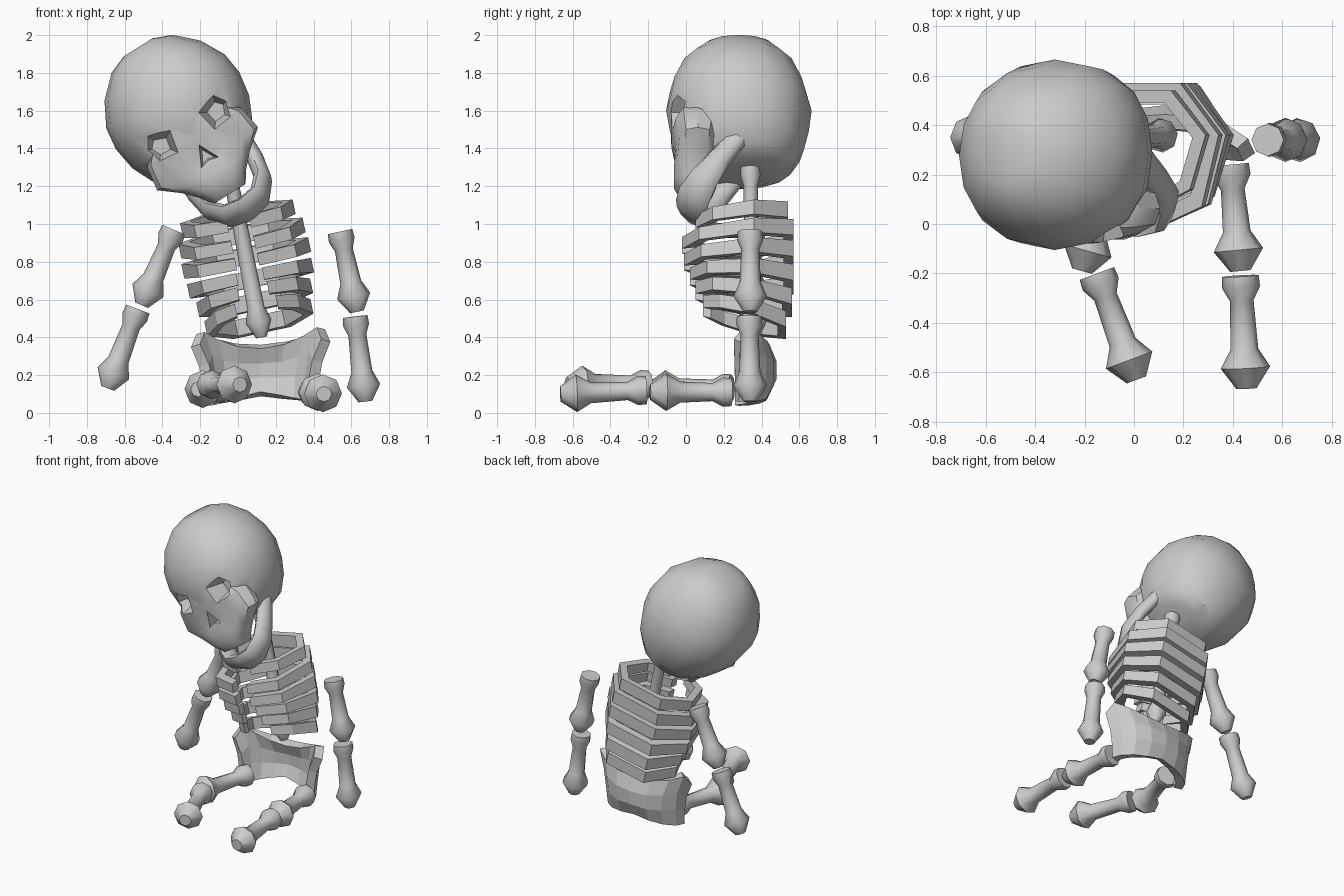
import bpy, bmesh, math
from mathutils import Vector, Matrix

if "Cube" in bpy.data.objects:
    bpy.data.objects.remove(bpy.data.objects["Cube"])


def finish(ob, smooth):
    if smooth:
        bpy.ops.object.select_all(action='DESELECT')
        ob.select_set(True)
        bpy.context.view_layer.objects.active = ob
        bpy.ops.object.shade_smooth_by_angle(angle=math.radians(smooth))


def loft(name, rings, mat=Matrix(), smooth=35):
    """Skin a list of equal-sized closed rings and cap both ends."""
    bm = bmesh.new()
    vs = [[bm.verts.new(mat @ Vector(p)) for p in r] for r in rings]
    n = len(rings[0])
    for a, b in zip(vs, vs[1:]):
        for i in range(n):
            j = (i + 1) % n
            bm.faces.new((a[i], a[j], b[j], b[i]))
    bm.faces.new(vs[0][::-1])
    bm.faces.new(vs[-1])
    bmesh.ops.recalc_face_normals(bm, faces=bm.faces)
    me = bpy.data.meshes.new(name)
    bm.to_mesh(me)
    bm.free()
    ob = bpy.data.objects.new(name, me)
    bpy.context.collection.objects.link(ob)
    finish(ob, smooth)
    return ob


def combine(ob, other, op):
    bpy.ops.object.select_all(action='DESELECT')
    ob.select_set(True)
    bpy.context.view_layer.objects.active = ob
    m = ob.modifiers.new("bool", 'BOOLEAN')
    m.operation, m.object, m.solver = op, other, 'EXACT'
    bpy.ops.object.modifier_apply(modifier=m.name)
    bpy.data.objects.remove(other, do_unlink=True)


def place(x, y, z, roll):
    return Matrix.Translation((x, y, z)) @ Matrix.Rotation(math.radians(roll), 4, 'Y')


# ---- limb bones: flat flared cap at the start, pointed knob at the end
def bone(name, start, end, k=1.0, shaft=0.048):
    a, b = Vector(start), Vector(end)
    d = b - a
    L = d.length
    mat = Matrix.Translation(a) @ d.to_track_quat('Z', 'Y').to_matrix().to_4x4()
    prof = [(0, .072 * k), (.045, .075 * k), (.1, shaft), (L - .16, shaft + .008),
            (L - .085, .097 * k), (L, .04 * k)]
    rings = [[(r * math.cos(i * math.tau / 8), r * math.sin(i * math.tau / 8), z)
              for i in range(8)] for z, r in prof]
    return loft(name, rings, mat, 52)


bone("right_upper_arm", (.54, .34, .96), (.63, .34, .535), .92)
bone("right_forearm", (.62, .335, .51), (.675, .34, .06), .92)
bone("left_upper_arm", (-.34, .35, .97), (-.51, .35, .57), .92)
bone("left_forearm", (-.53, .35, .55), (-.69, .35, .13), .92)
bone("right_thigh", (.39, .24, .11), (.43, -.19, .11), 1.03)
bone("right_shin", (.43, -.21, .12), (.455, -.665, .1), 1.03)
bone("left_thigh", (-.09, .24, .13), (-.21, -.19, .125), 1.03)
bone("left_shin", (-.15, -.2, .15), (.01, -.63, .15), 1.03)
bone("spine", (-.05, .34, 1.3), (.125, .36, .4), .72, .038)

# ---- ribs: open faceted hoops stacked along the tilted spine
RIB = place(.12, 0, .46, -12)
# height, tilt, width scale, front y, back y, front gap
ribs = [(.575, .09, .87, .05, .54, .06), (.47, .1, .96, -.02, .57, .06),
        (.365, .06, .98, -.01, .57, .06), (.26, -.03, .96, .02, .57, .07),
        (.16, -.13, .88, .05, .56, .08), (.06, -.24, .82, .09, .53, .11)]
for i, (s, tilt, w, yf, yb, gap) in enumerate(ribs):
    half = [(gap, yf), (.27 * w, yf + .09), (.35 * w, .36), (.19 * w, yb)]
    path = half + [(-x, y) for x, y in reversed(half)]
    rings = []
    for x, y in path:
        ix = x if abs(x) == gap else x * .82
        iy = .3 + (y - .3) * .8
        z0, z1 = s + tilt * (y - .3), s + tilt * (iy - .3)
        h = .032 + .02 * max(0, y)
        rings.append([(x, y, z0 + h), (x, y, z0 - h), (ix, iy, z1 - h), (ix, iy, z1 + h)])
    loft("rib_%d" % (i + 1), rings, RIB, 0)

# ---- pelvis: bulging curved plate, open at the front
bm = bmesh.new()
rows, cols = [(.275, .14), (.28, .18), (.30, .18), (.345, .145)], 8
grid = []
for c in range(cols + 1):
    a = math.pi * c / cols
    u = abs(math.cos(a))
    top = .37 if u > .99 else .35 + .1 * u * u
    bot = .1 - .05 * u
    col = []
    for r, (rx, ry) in enumerate(rows):
        x = rx * math.cos(a)
        z = bot + (top - bot) * r / 3 + .04 * x
        col.append(bm.verts.new((.12 + x, .27 + ry * math.sin(a), z)))
    grid.append(col)
for c in range(cols):
    for r in range(3):
        bm.faces.new((grid[c][r], grid[c + 1][r], grid[c + 1][r + 1], grid[c][r + 1]))
bmesh.ops.recalc_face_normals(bm, faces=bm.faces)
me = bpy.data.meshes.new("pelvis")
bm.to_mesh(me)
bm.free()
pelvis = bpy.data.objects.new("pelvis", me)
bpy.context.collection.objects.link(pelvis)
sol = pelvis.modifiers.new("thick", 'SOLIDIFY')
sol.thickness, sol.offset = .06, 0

# ---- skull: cranium and face lofts joined, sockets cut out
HEAD = place(-.32, 0, 1.6, -32)


def oval(z, hw, yf, yb, p, n=16):
    pts = []
    for i in range(n):
        c, s = math.cos(i * math.tau / n), math.sin(i * math.tau / n)
        pts.append((hw * math.copysign(abs(c) ** p, c),
                    (yf + yb) / 2 + (yb - yf) / 2 * math.copysign(abs(s) ** p, s), z))
    return pts


cranium = [(.395, .09, .16, .4), (.355, .19, .07, .49), (.25, .3, -.03, .58), (.12, .37, -.085, .635),
           (0, .385, -.105, .665), (-.13, .365, -.085, .65), (-.24, .315, -.05, .625),
           (-.34, .24, .0, .57), (-.38, .17, .08, .48)]
face = [(-.05, .18, -.085, .2), (-.17, .295, -.08, .21), (-.3, .315, -.055, .18),
        (-.38, .215, -.065, .17), (-.46, .14, -.065, .16), (-.52, .1, -.02, .14)]
skull = loft("skull", [oval(*r, .92) for r in cranium], HEAD)
combine(skull, loft("face", [oval(*r, .75, 14) for r in face], HEAD), 'UNION')


def cutter(pts, cx, cz, depth):
    return loft("cutter", [[(cx + x * f, y, cz + z * f) for x, z in pts]
                           for y, f in ((-.25, 1.5), (depth, .5))], HEAD, 0)


for sx in (-1, 1):
    eye = [(-.085 * sx, .05), (.04 * sx, .1), (.105 * sx, .03), (.06 * sx, -.07), (-.06 * sx, -.08)]
    combine(skull, cutter(eye, .17 * sx, -.115, .06), 'DIFFERENCE')
combine(skull, cutter([(0, .085), (.07, -.05), (0, -.03), (-.07, -.05)], 0, -.285, .02), 'DIFFERENCE')
finish(skull, 40)

# ---- jaw: U-shaped band swept with an oval section
half = [(.185, 0, .055), (.185, .2, .065), (.165, .34, .08), (.1, .43, .095), (0, .455, .1)]
path = half + [(-x, s, h) for x, s, h in reversed(half[:-1])]
d, n = Vector((0, -.6, -.8)), Vector((0, .8, -.6))
pos = [Vector((.03 + x, .3, -.27)) + d * s for x, s, h in path]
rings = []
for i, (x, s, h) in enumerate(path):
    t = (pos[min(i + 1, len(pos) - 1)] - pos[max(i - 1, 0)]).normalized()
    side = t.cross(n)
    rings.append([pos[i] + n * h * math.sin(k * math.tau / 8) + side * .045 * math.cos(k * math.tau / 8)
                  for k in range(8)])
loft("jaw", rings, HEAD, 60)
